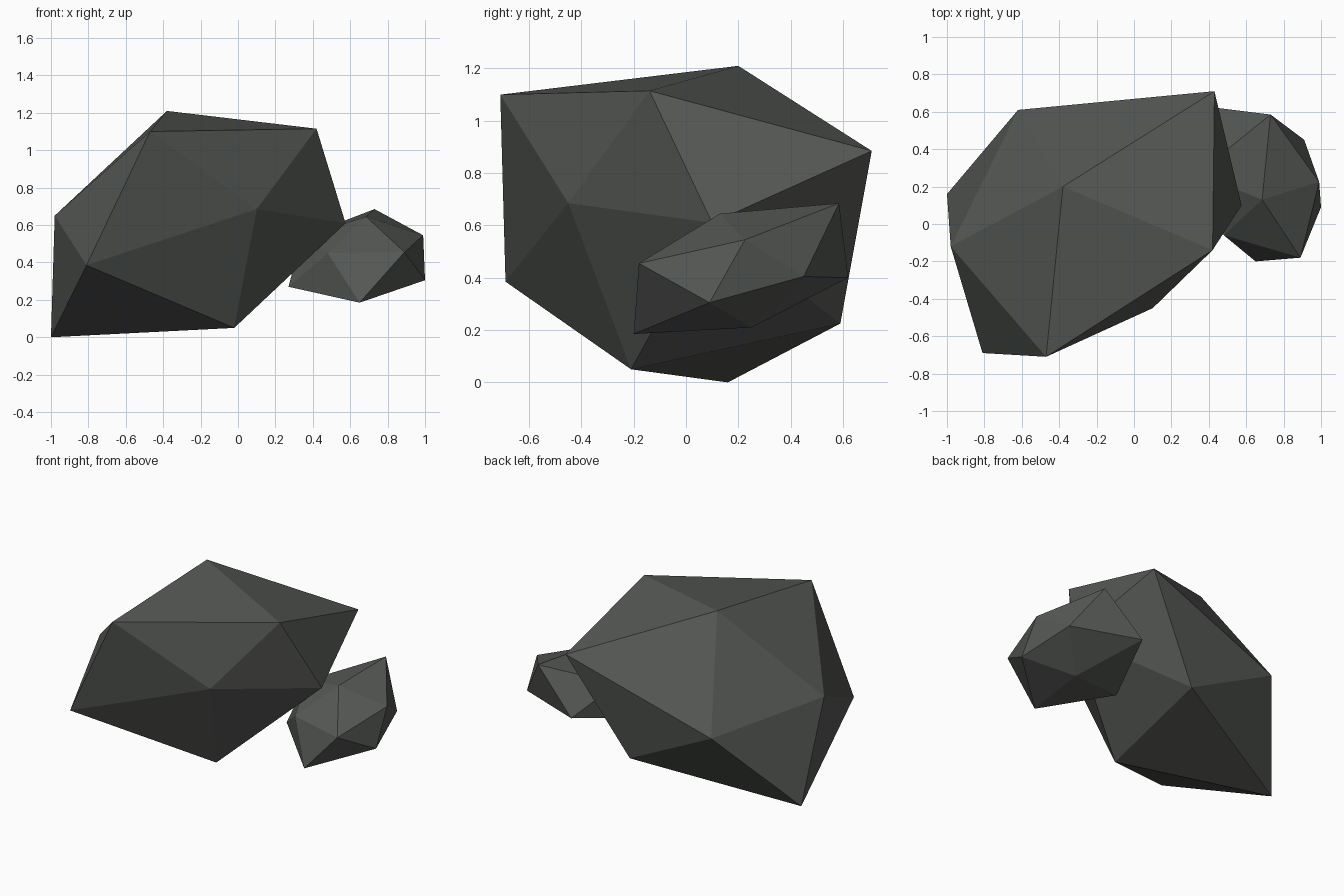
import bpy
import bmesh

# Remove the default cube if it is there
default_cube = bpy.data.objects.get("Cube")
if default_cube:
    bpy.data.objects.remove(default_cube, do_unlink=True)


def make_material(name, colour):
    material = bpy.data.materials.new(name)
    material.use_nodes = True
    material.diffuse_color = colour
    shader = next(node for node in material.node_tree.nodes
                  if node.type == 'BSDF_PRINCIPLED')
    shader.inputs["Base Color"].default_value = colour
    shader.inputs["Roughness"].default_value = 0.9
    return material


def make_rock(name, material, peak, upper_ring, lower_ring, base):
    """Twenty-sided boulder: a peak, two staggered rings and a base point."""
    bm = bmesh.new()
    top = bm.verts.new(peak)
    bottom = bm.verts.new(base)
    upper = [bm.verts.new(point) for point in upper_ring]
    lower = [bm.verts.new(point) for point in lower_ring]
    count = len(upper)
    for i in range(count):
        j = (i + 1) % count
        bm.faces.new((top, upper[i], upper[j]))           # cap
        bm.faces.new((upper[i], lower[i], upper[j]))      # band, pointing down
        bm.faces.new((upper[j], lower[i], lower[j]))      # band, pointing up
        bm.faces.new((bottom, lower[j], lower[i]))        # underside
    bmesh.ops.recalc_face_normals(bm, faces=bm.faces)

    mesh = bpy.data.meshes.new(name)
    bm.to_mesh(mesh)
    bm.free()
    mesh.materials.append(material)
    rock = bpy.data.objects.new(name, mesh)
    bpy.context.scene.collection.objects.link(rock)
    return rock


stone = make_material("dark grey stone", (0.09, 0.097, 0.089, 1))

# Large boulder
make_rock(
    "large_rock", stone,
    peak=(-.38, .2, 1.21),
    upper_ring=[(-.47, -.71, 1.1), (.42, -.14, 1.115), (.43, .71, .885),
                (-.62, .61, .54), (-.98, -.12, .65)],
    lower_ring=[(.1, -.45, .685), (.575, .1, .61), (.02, .59, .225),
                (-1, .16, 0), (-.81, -.69, .385)],
    base=(-.02, -.21, .05))

# Small boulder leaning into its side
make_rock(
    "small_rock", stone,
    peak=(.685, .13, .645),
    upper_ring=[(.73, .585, .685), (.99, .225, .545), (.89, -.18, .455),
                (.48, -.06, .45), (.34, .27, .535)],
    lower_ring=[(.91, .45, .405), (1, .09, .305), (.65, -.2, .185),
                (.27, .15, .27), (.45, .62, .4)],
    base=(.69, .25, .21))
